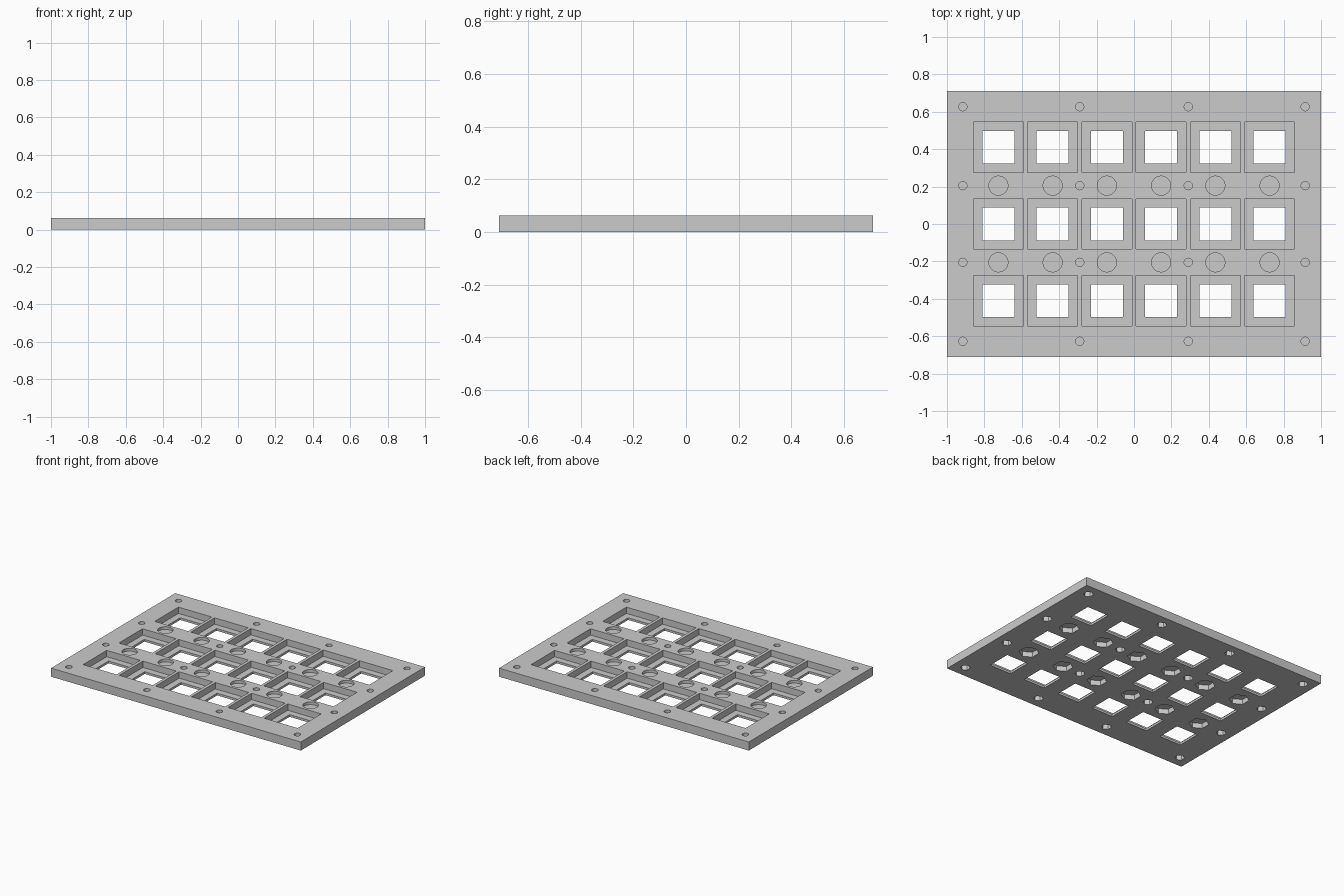
import bpy, bmesh, math
from mathutils import Matrix

if "Cube" in bpy.data.objects:
    bpy.data.objects.remove(bpy.data.objects["Cube"], do_unlink=True)

# Overall sizes
LENGTH, WIDTH, THICK = 2.0, 1.42, 0.062
PITCH_X, PITCH_Y = 0.29, 0.41
FLOOR = 0.016          # ledge left around each window
HOLE_DEPTH, NUT_DEPTH = 0.02, 0.036

columns = [(i - 2.5) * PITCH_X for i in range(6)]
rows = [-PITCH_Y, 0, PITCH_Y]
gaps = [-PITCH_Y / 2, PITCH_Y / 2]
windows = [(x, y) for x in columns for y in rows]
large_holes = [(x, y) for x in columns for y in gaps]
screw_holes = [(x, y) for x in (-0.915, -PITCH_X, PITCH_X, 0.915)
               for y in (-0.627, *gaps, 0.627)]

grey = bpy.data.materials.new("plain grey")
grey.use_nodes = True
colour = (0.6, 0.6, 0.6, 1)
grey.diffuse_color = colour
grey.node_tree.nodes["Principled BSDF"].inputs["Base Color"].default_value = colour


def add_box(bm, x, y, sx, sy, low, high):
    place = Matrix.Translation((x, y, (low + high) / 2))
    bmesh.ops.create_cube(bm, size=1, matrix=place @ Matrix.Diagonal((sx, sy, high - low, 1)))


def add_prism(bm, x, y, radius, sides, low, high, turn=0):
    place = Matrix.Translation((x, y, (low + high) / 2)) @ Matrix.Rotation(turn, 4, "Z")
    bmesh.ops.create_cone(bm, cap_ends=True, segments=sides, radius1=radius,
                          radius2=radius, depth=high - low, matrix=place)


def make_object(name, bm):
    mesh = bpy.data.meshes.new(name)
    bm.to_mesh(mesh)
    bm.free()
    mesh.materials.append(grey)
    obj = bpy.data.objects.new(name, mesh)
    bpy.context.collection.objects.link(obj)
    return obj


# Solid slab
bm = bmesh.new()
add_box(bm, 0, 0, LENGTH, WIDTH, 0, THICK)
plate = make_object("mounting_plate", bm)
cutters = []


def cut(name, bm):
    cutter = make_object(name, bm)
    cutter.hide_render = True
    cutters.append(cutter)
    mod = plate.modifiers.new(name, "BOOLEAN")
    mod.operation = "DIFFERENCE"
    mod.solver = "EXACT"
    mod.object = cutter


# Square pockets sunk from the top
bm = bmesh.new()
for x, y in windows:
    add_box(bm, x, y, 0.268, 0.27, FLOOR, THICK + 0.1)
cut("pocket_cutter", bm)

# Smaller square windows right through
bm = bmesh.new()
for x, y in windows:
    add_box(bm, x, y, 0.172, 0.174, -0.1, THICK + 0.1)
cut("window_cutter", bm)

# Blind round holes in the top
bm = bmesh.new()
for spots, radius in ((large_holes, 0.051), (screw_holes, 0.022)):
    for x, y in spots:
        add_prism(bm, x, y, radius, 32, THICK - HOLE_DEPTH, THICK + 0.1)
cut("round_hole_cutter", bm)

# Six-sided nut recesses underneath
bm = bmesh.new()
for spots, radius in ((large_holes, 0.066), (screw_holes, 0.033)):
    for x, y in spots:
        add_prism(bm, x, y, radius, 6, -0.1, NUT_DEPTH)
cut("nut_recess_cutter", bm)

# Bake the cuts and drop the helpers
bpy.context.view_layer.update()
graph = bpy.context.evaluated_depsgraph_get()
result = bpy.data.meshes.new_from_object(plate.evaluated_get(graph))
plate.modifiers.clear()
plate.data = result
plate.data.name = "mounting_plate"
for cutter in cutters:
    bpy.data.objects.remove(cutter, do_unlink=True)

# Smooth the round hole walls only
bpy.ops.object.select_all(action="DESELECT")
plate.select_set(True)
bpy.context.view_layer.objects.active = plate
bpy.ops.object.shade_smooth_by_angle(angle=math.radians(30))
